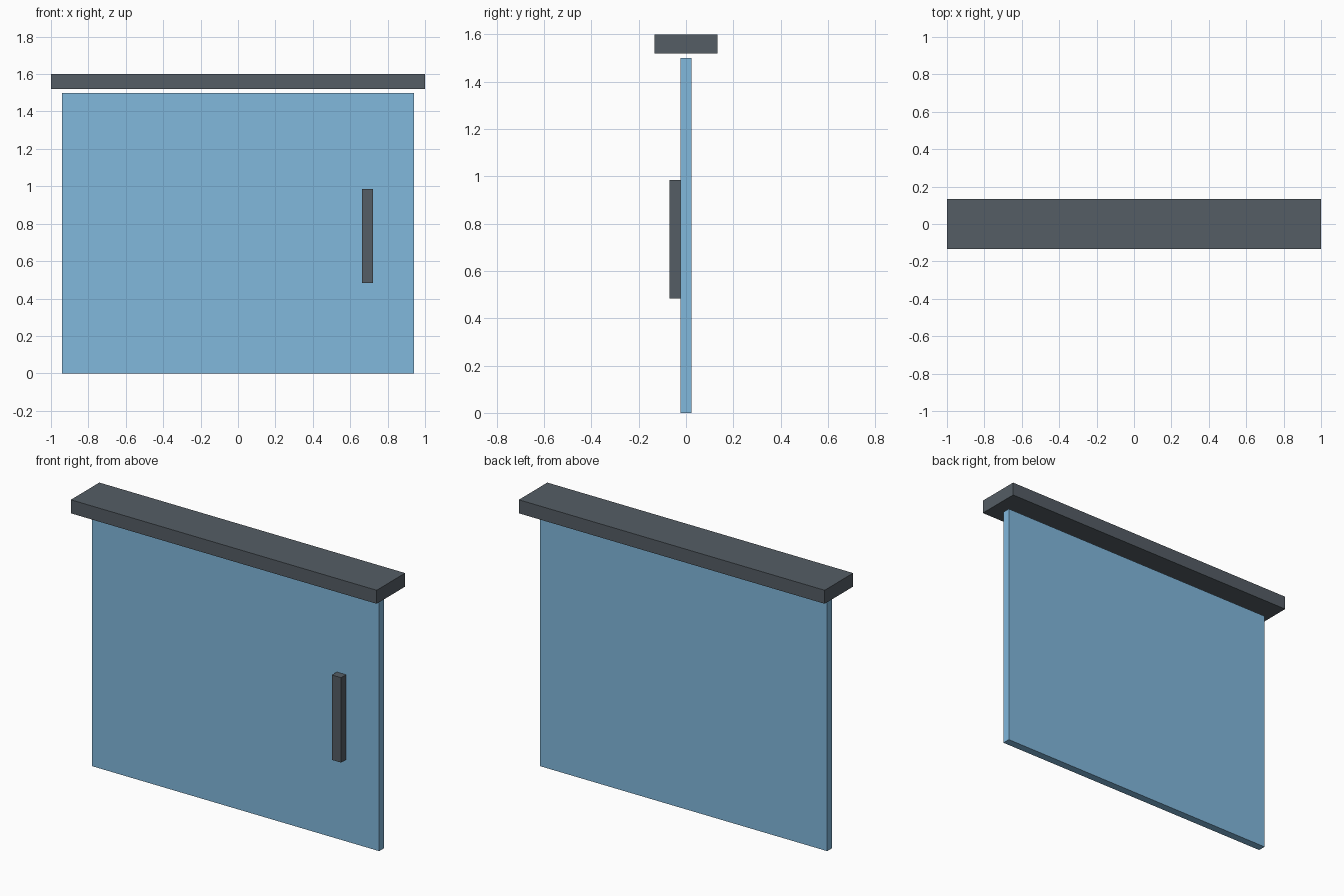
import bpy

if "Cube" in bpy.data.objects:
    bpy.data.objects.remove(bpy.data.objects["Cube"])


def material(name, color):
    mat = bpy.data.materials.new(name)
    mat.diffuse_color = color
    mat.use_nodes = True
    mat.node_tree.nodes["Principled BSDF"].inputs["Base Color"].default_value = mat.diffuse_color
    return mat


def box(name, lo, hi, mat):
    """Box spanning two opposite corners."""
    center = [(a + b) / 2 for a, b in zip(lo, hi)]
    bpy.ops.mesh.primitive_cube_add(size=1, location=center)
    obj = bpy.context.object
    obj.name = name
    obj.scale = [b - a for a, b in zip(lo, hi)]
    bpy.ops.object.transform_apply(location=False, rotation=False, scale=True)
    obj.data.materials.append(mat)
    return obj


blue = material("blue_glass", (0.22, 0.48, 0.72, 1))
dark = material("dark_metal", (0.09, 0.11, 0.13, 1))

# Sliding panel
box("door_panel", (-0.94, -0.0235, 0), (0.94, 0.0235, 1.5), blue)

# Overhead rail, with a thin gap above the panel
box("top_rail", (-1, -0.133, 1.52), (1, 0.133, 1.6), dark)

# Pull bar on the front face only
box("handle", (0.663, -0.07, 0.483), (0.723, -0.0235, 0.985), dark)
